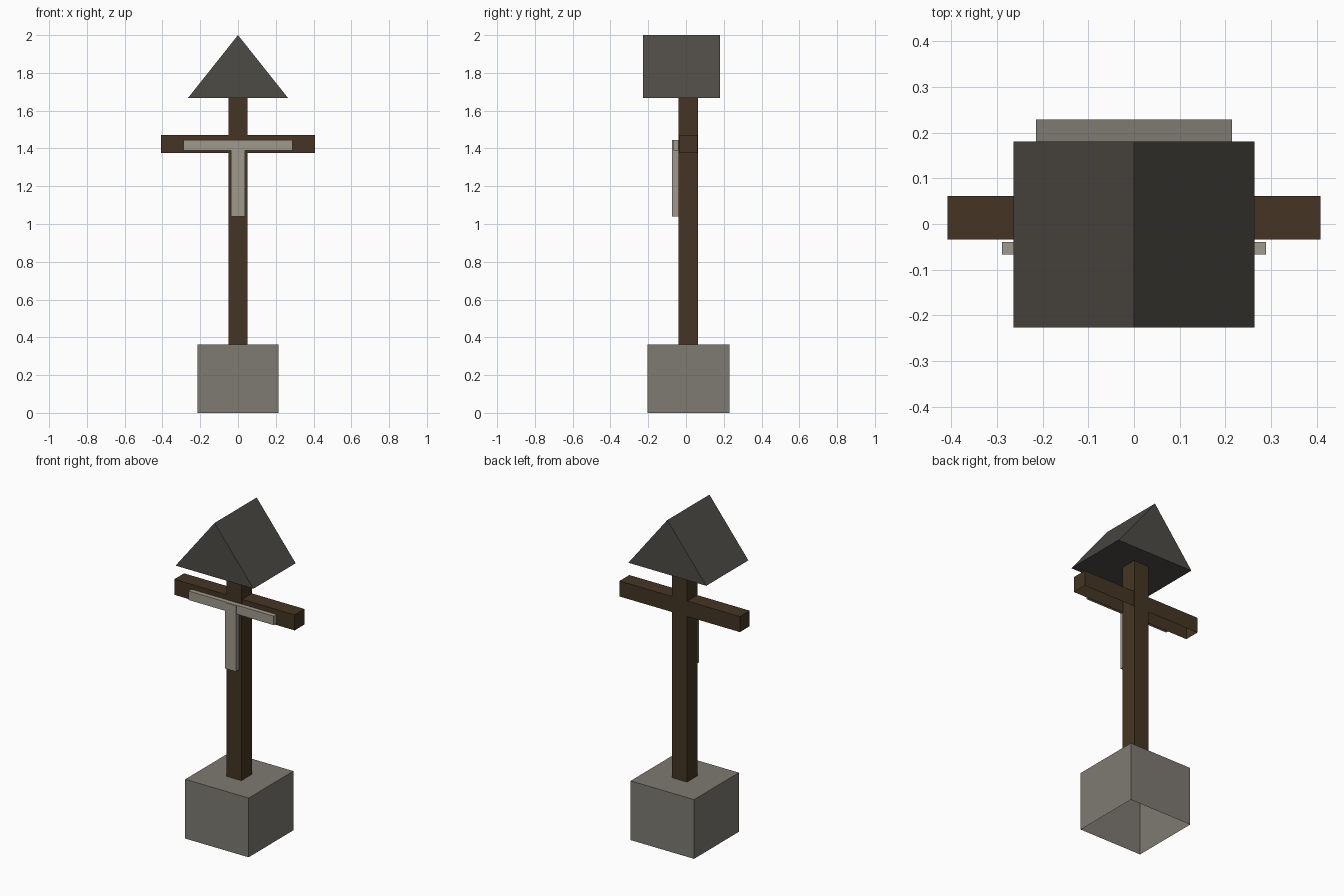
import bpy, bmesh

cube = bpy.data.objects.get("Cube")
if cube:
    bpy.data.objects.remove(cube, do_unlink=True)


def material(name, rgb):
    m = bpy.data.materials.new(name)
    m.use_nodes = True
    m.diffuse_color = (*rgb, 1)
    m.node_tree.nodes["Principled BSDF"].inputs["Base Color"].default_value = (*rgb, 1)
    return m


stone = material("stone grey", (0.21, 0.195, 0.17))
wood = material("dark wood", (0.058, 0.036, 0.017))
slate = material("dark slate", (0.076, 0.070, 0.060))
pale = material("pale stone", (0.352, 0.323, 0.262))


def prism(name, mat, profile, y0, y1, open_bottom=False):
    """Extrude an x-z profile from y0 to y1, optionally without its underside."""
    bm = bmesh.new()
    face = bm.faces.new([bm.verts.new((x, y0, z)) for x, z in profile])
    ext = bmesh.ops.extrude_face_region(bm, geom=[face], use_keep_orig=True)
    verts = [v for v in ext["geom"] if isinstance(v, bmesh.types.BMVert)]
    bmesh.ops.translate(bm, vec=(0, y1 - y0, 0), verts=verts)
    bmesh.ops.recalc_face_normals(bm, faces=bm.faces)
    if open_bottom:
        under = [f for f in bm.faces if f.normal.z < -0.9]
        bmesh.ops.delete(bm, geom=under, context="FACES")
    mesh = bpy.data.meshes.new(name)
    bm.to_mesh(mesh)
    bm.free()
    mesh.materials.append(mat)
    obj = bpy.data.objects.new(name, mesh)
    bpy.context.collection.objects.link(obj)
    return obj


def block(name, mat, half_x, y0, y1, z0, z1, open_bottom=False):
    profile = [(-half_x, z0), (half_x, z0), (half_x, z1), (-half_x, z1)]
    return prism(name, mat, profile, y0, y1, open_bottom)


# Hollow plinth and the timber cross
block("plinth", stone, 0.215, -0.204, 0.229, 0, 0.363, open_bottom=True)
block("post", wood, 0.051, -0.04, 0.063, 0.363, 1.67)
block("crossbar", wood, 0.408, -0.034, 0.061, 1.377, 1.472, open_bottom=True)

# Pale T-shaped figure on the front
block("figure_arms", pale, 0.289, -0.067, -0.039, 1.39, 1.445)
block("figure_body", pale, 0.036, -0.073, -0.039, 1.04, 1.444)

# Gabled roof
prism("roof", slate, [(-0.264, 1.668), (0.264, 1.668), (0, 2)], -0.227, 0.181)
